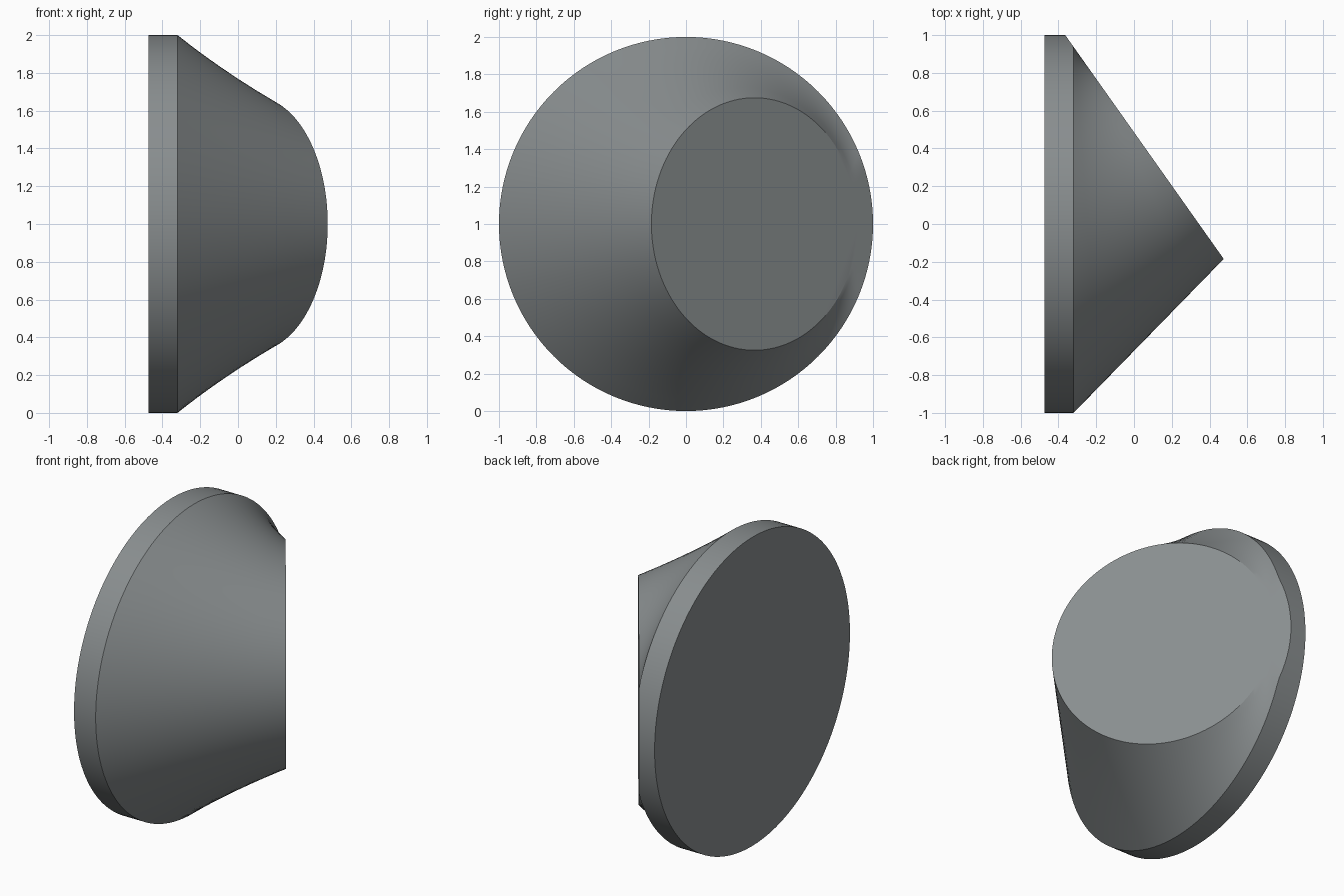
import bpy, bmesh
from math import cos, sin, tau, radians

if "Cube" in bpy.data.objects:
    bpy.data.objects.remove(bpy.data.objects["Cube"])

N = 128
STEPS = 6                                  # rings along the tapered body
BACK, RIM, TIP = -0.475, -0.32, 0.475      # x of back face, rim edge, outer tip
R_BASE, R_TOP = 1.0, 0.675
TIP_Y, HALF_Y = -0.185, 0.551              # tilted end face in y
SLOPE = 0.708                              # dx/dy of the tilted plane


def plane_x(y):
    return TIP - (y - TIP_Y) * SLOPE


bm = bmesh.new()


def ring(fn):
    return [bm.verts.new(fn(cos(tau * i / N), sin(tau * i / N))) for i in range(N)]


# Round disc, its rim trimmed where the tilted plane passes through it
def rim_point(c, s):
    return (min(RIM, plane_x(c)), c * R_BASE, 1 + s * R_BASE)


# Smaller circle lying in the tilted plane
def end_point(c, s):
    y = TIP_Y + HALF_Y * (1 + c)
    return (plane_x(y), y, 1 + s * R_TOP)


# Tapered body: straight blend from rim to end circle
def body_ring(t):
    return ring(lambda c, s: [a + (b - a) * t
                              for a, b in zip(rim_point(c, s), end_point(c, s))])


rings = [ring(lambda c, s: (BACK, c * R_BASE, 1 + s * R_BASE))]
rings += [body_ring(k / STEPS) for k in range(STEPS + 1)]

for a, b in zip(rings, rings[1:]):
    for i in range(N):
        j = (i + 1) % N
        bm.faces.new((a[i], a[j], b[j], b[i]))
bm.faces.new(rings[0])
bm.faces.new(rings[-1])
bmesh.ops.recalc_face_normals(bm, faces=bm.faces)

mesh = bpy.data.meshes.new("angled_plug")
bm.to_mesh(mesh)
bm.free()
obj = bpy.data.objects.new("angled_plug", mesh)
bpy.context.collection.objects.link(obj)

# Dark cool grey finish
mat = bpy.data.materials.new("dark_grey")
mat.diffuse_color = (0.25, 0.27, 0.275, 1)
mat.use_nodes = True
mat.node_tree.nodes["Principled BSDF"].inputs["Base Color"].default_value = mat.diffuse_color
mesh.materials.append(mat)

bpy.context.view_layer.objects.active = obj
obj.select_set(True)
bpy.ops.object.shade_smooth_by_angle(angle=radians(22))
